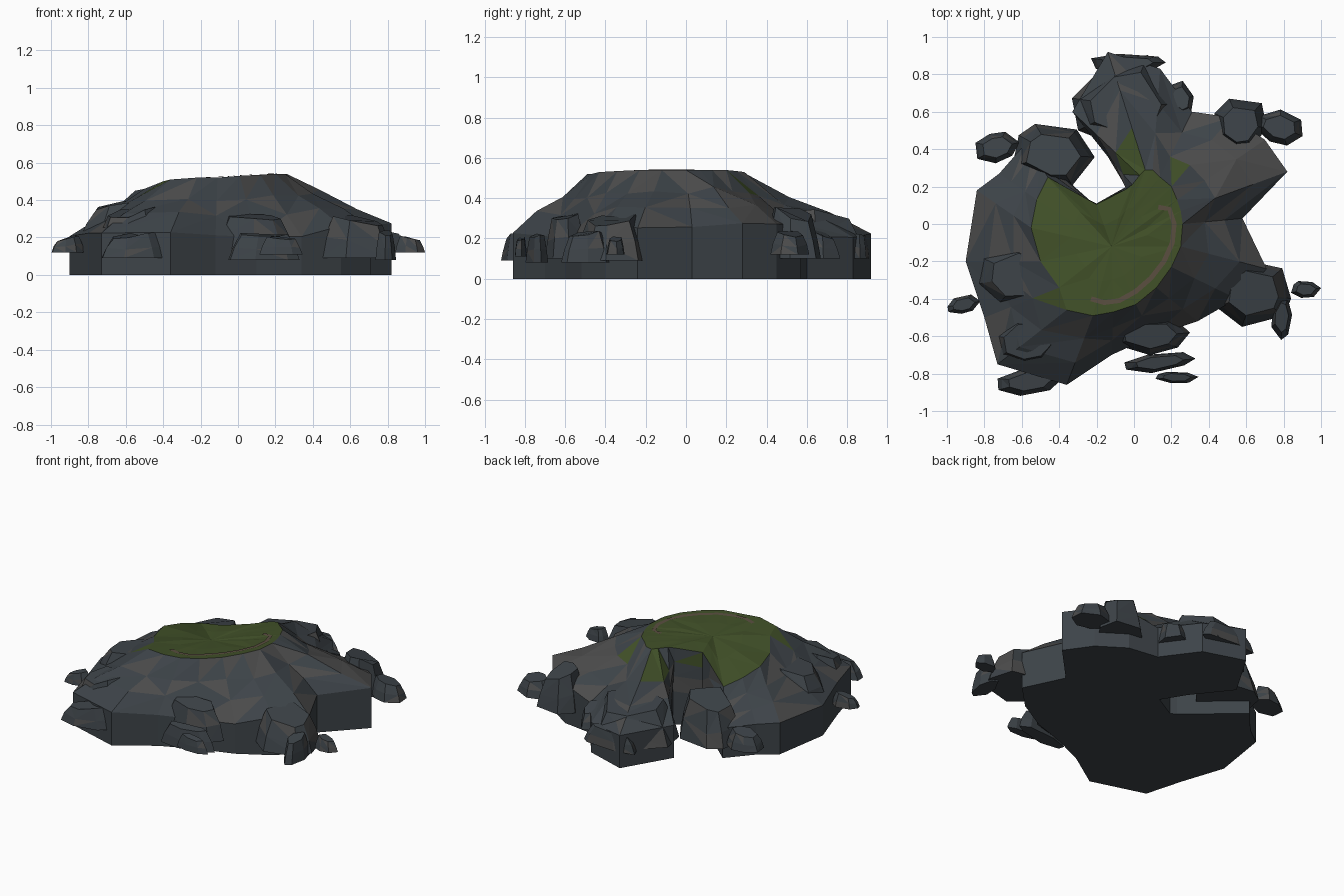
import bpy, bmesh, math, random
from mathutils import Vector
from mathutils.bvhtree import BVHTree

if "Cube" in bpy.data.objects:
    bpy.data.objects.remove(bpy.data.objects["Cube"])

random.seed(4)


def material(name, rgb):
    m = bpy.data.materials.new(name)
    m.diffuse_color = (*rgb, 1)
    m.use_nodes = True
    m.node_tree.nodes["Principled BSDF"].inputs["Base Color"].default_value = m.diffuse_color
    return m


SLATE = material("slate", (0.047, 0.057, 0.066))
GREY = material("grey_stone", (0.072, 0.072, 0.072))
GRASS = material("grass", (0.052, 0.080, 0.021))
DIRT = material("dirt", (0.10, 0.075, 0.05))


def finish(bm, name, mats):
    bmesh.ops.recalc_face_normals(bm, faces=bm.faces)
    me = bpy.data.meshes.new(name)
    bm.to_mesh(me)
    bm.free()
    for m in mats:
        me.materials.append(m)
    ob = bpy.data.objects.new(name, me)
    bpy.context.collection.objects.link(ob)
    return ob


def bridge(bm, a, b):
    """Join two vertex rings with triangles, alternating the diagonal at random."""
    out = []
    for i in range(len(a)):
        j = (i + 1) % len(a)
        if random.random() < 0.5:
            tris = ((a[i], a[j], b[j]), (a[i], b[j], b[i]))
        else:
            tris = ((a[i], a[j], b[i]), (a[j], b[j], b[i]))
        out += [bm.faces.new(t) for t in tris]
    return out


# Island: foot x, y, then matching plateau edge x, y, z
OUTLINE = [
    (.58, .03, .26, .0, .54), (.71, -.24, .25, -.12, .54), (.55, -.40, .20, -.23, .54),
    (.34, -.52, .12, -.34, .535), (.10, -.60, .01, -.43, .53), (-.12, -.70, -.11, -.47, .52),
    (-.36, -.86, -.22, -.49, .52), (-.73, -.75, -.36, -.46, .51), (-.80, -.50, -.40, -.34, .50),
    (-.90, -.20, -.50, -.20, .46), (-.84, .18, -.55, -.02, .45), (-.72, .27, -.52, .13, .42),
    (-.58, .43, -.46, .25, .39), (-.24, .13, -.30, .16, .46), (-.20, .11, -.20, .105, .50),
    (-.04, .20, -.045, .185, .52), (-.14, .36, -.01, .21, .525), (-.33, .60, .03, .26, .525),
    (-.14, .92, .06, .29, .525), (.14, .83, .10, .29, .53), (.31, .60, .14, .25, .535),
    (.52, .57, .20, .20, .54), (.70, .45, .23, .13, .54), (.82, .28, .25, .07, .54)]
bm = bmesh.new()
foot = [Vector((x, y, 0)) for x, y, *_ in OUTLINE]
rim = [Vector((x, y, .21 + .05 * (x > .4) + random.uniform(-.01, .02))) for x, y, *_ in OUTLINE]
edge = [Vector(p[2:]) for p in OUTLINE]


def slope(t, sag):
    ring = []
    for a, b in zip(rim, edge):
        d = (b - a).to_2d().length
        p = a.lerp(b, t + random.uniform(-.03, .03))
        p.z += (sag + random.uniform(-.02, .02) - .02 * (a.y > .35)) * min(1, d * 2)
        ring.append(p)
    return ring


mid = Vector((-.12, -.12, .515))
inner = [p.lerp(mid, .5) + Vector((0, 0, random.uniform(-.005, .003))) for p in edge]
rings = [[bm.verts.new(p) for p in r]
         for r in (foot, rim, slope(.33, .01), slope(.66, -.008), edge, inner)]
bm.faces.new(rings[0][::-1])
for k in range(5):
    for f in bridge(bm, rings[k], rings[k + 1]):
        f.material_index = 2 if k == 4 else int(random.random() < .35 and k > 0)
        if k == 3 and random.random() < .1:
            f.material_index = 2
centre = bm.verts.new(mid - Vector((0, 0, .01)))
for i, v in enumerate(rings[5]):
    bm.faces.new((v, rings[5][(i + 1) % len(foot)], centre)).material_index = 2
bm.normal_update()
bmesh.ops.triangulate(bm, faces=[f for f in bm.faces if len(f.verts) > 4])
bmesh.ops.recalc_face_normals(bm, faces=bm.faces)
surface = BVHTree.FromBMesh(bm)
finish(bm, "island", [SLATE, GREY, GRASS])

# Dirt path laid just above the grass along the plateau edge
PATH = [(.13, .09), (.19, .08), (.215, .0), (.205, -.1), (.16, -.2), (.09, -.29),
        (.01, -.36), (-.08, -.41), (-.16, -.42), (-.23, -.40)]
bm = bmesh.new()
pairs = []
for i, p in enumerate(PATH):
    a, b = PATH[max(i - 1, 0)], PATH[min(i + 1, len(PATH) - 1)]
    side = Vector((a[1] - b[1], b[0] - a[0])).normalized() * .013
    pair = []
    for s in (-1, 1):
        q = Vector(p) + side * s
        hit = surface.ray_cast(Vector((q.x, q.y, 2)), Vector((0, 0, -1)))[0]
        pair.append(bm.verts.new((q.x, q.y, hit.z + .004)))
    pairs.append(pair)
for (a, b), (c, d) in zip(pairs, pairs[1:]):
    bm.faces.new((a, b, d, c))
finish(bm, "dirt_path", [DIRT])


# Boulders: tapered seven-sided blocks whose tops slope away from the island
def boulder(name, x, y, rx, ry, z0, z1, turn, n=7):
    bm = bmesh.new()
    angles = [(i + random.uniform(-.25, .25)) * math.tau / n for i in range(n)]
    unit = [Vector((math.cos(a), math.sin(a))) * random.uniform(.92, 1.08) for a in angles]
    lo = Vector((min(p.x for p in unit), min(p.y for p in unit)))
    hi = Vector((max(p.x for p in unit), max(p.y for p in unit)))
    turn, outward = math.radians(turn), Vector((x, y)).normalized()
    c, s = math.cos(turn), math.sin(turn)
    levels = []
    for t, r in ((0, 1), (.5, .88), (1, .66)):
        ring = []
        for p in unit:
            u = rx * r * ((p.x - lo.x) / (hi.x - lo.x) * 2 - 1)
            v = ry * r * ((p.y - lo.y) / (hi.y - lo.y) * 2 - 1)
            q = Vector((u * c - v * s, u * s + v * c))
            tilt = .3 * t * max(q.dot(outward), -.03) / max(rx, ry)
            h = t - tilt + (random.uniform(-.08, .02) if t else 0)
            ring.append(bm.verts.new((x + q.x, y + q.y, z0 + (z1 - z0) * h)))
        levels.append(ring)
    bm.faces.new(levels[0][::-1])
    for a, b in zip(levels, levels[1:]):
        for f in bridge(bm, a, b):
            f.material_index = int(random.random() < .2)
    bm.faces.new(levels[2])
    bm.normal_update()
    finish(bm, name, [SLATE, GREY])


ROCKS = [
    (-.43, .37, .22, .165, .09, .37, 0), (-.73, .41, .12, .08, .11, .22, 15),
    (-.91, -.43, .09, .045, .12, .20, 15), (-.55, -.84, .18, .07, .09, .22, 8),
    (-.57, -.63, .19, .14, .12, .35, 0), (-.60, -.28, .24, .18, .20, .40, -10),
    (.09, -.60, .21, .10, .10, .32, 5), (.14, -.74, .19, .05, .08, .22, 8),
    (.23, -.82, .115, .03, .11, .20, 0), (.64, -.37, .20, .18, .09, .31, 0),
    (.79, -.50, .055, .12, .08, .23, 0), (.92, -.35, .08, .045, .12, .20, 0),
    (.78, .52, .13, .09, .12, .23, -15), (.57, .53, .14, .14, .10, .34, 0),
    (-.03, .86, .20, .05, .10, .22, 0), (-.04, .63, .28, .25, .10, .34, 10),
    (.25, .67, .07, .09, .10, .23, 15)]
for i, rock in enumerate(ROCKS):
    boulder(f"boulder_{i + 1}", *rock)
